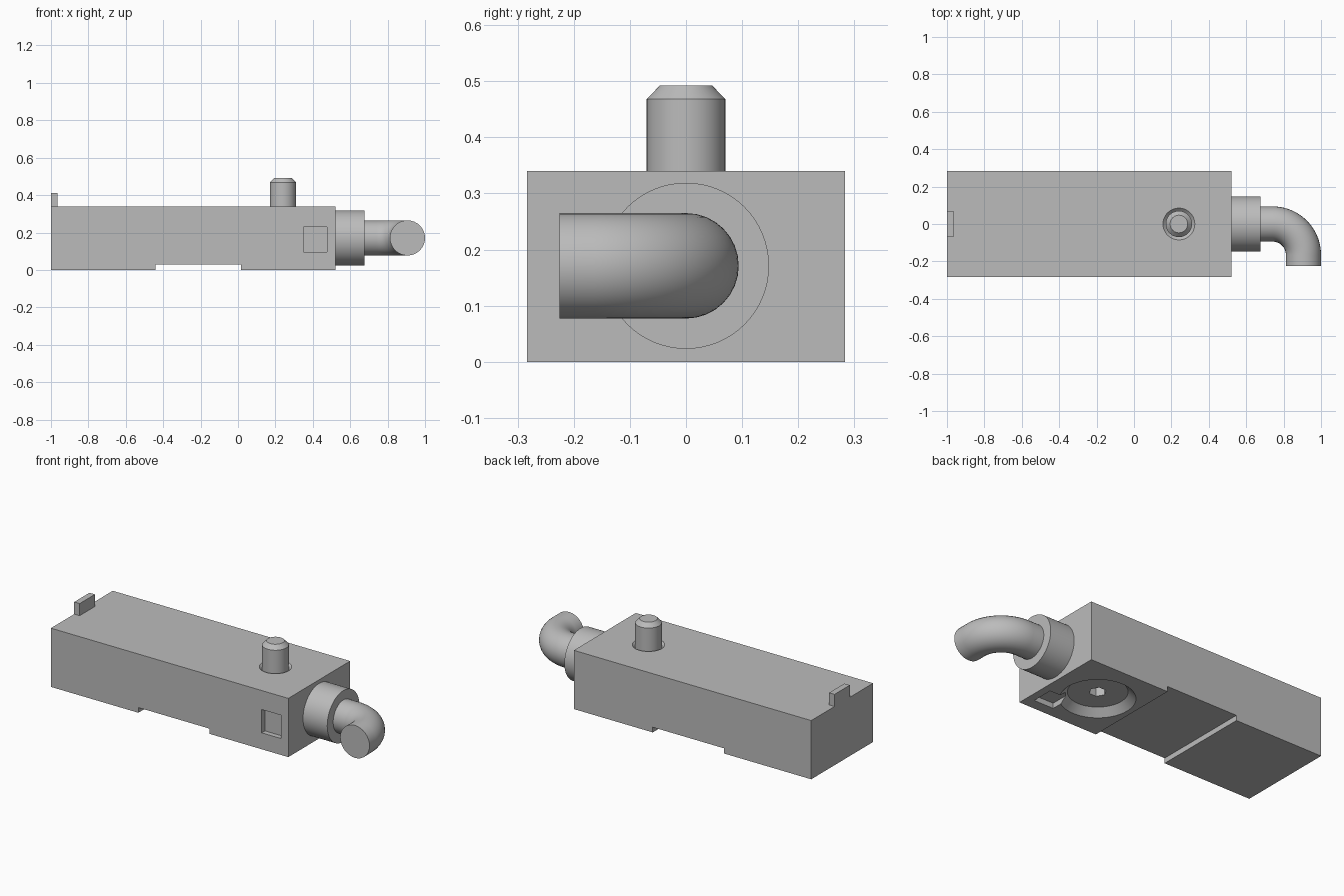
import bpy, bmesh, math
from mathutils import Matrix, Vector

cube = bpy.data.objects.get("Cube")
if cube:
    bpy.data.objects.remove(cube, do_unlink=True)

grey = bpy.data.materials.new("plain grey")
grey.use_nodes = True
color = (0.5, 0.5, 0.5, 1)
grey.diffuse_color = color
grey.node_tree.nodes["Principled BSDF"].inputs["Base Color"].default_value = color

PIN_X, AXIS_Z, HALF_W, TOP = 0.24, 0.171, 0.283, 0.34


def finish(name, bm):
    bmesh.ops.recalc_face_normals(bm, faces=bm.faces[:])
    mesh = bpy.data.meshes.new(name)
    bm.to_mesh(mesh)
    bm.free()
    mesh.materials.append(grey)
    obj = bpy.data.objects.new(name, mesh)
    bpy.context.collection.objects.link(obj)
    return obj


def smooth(obj):
    bpy.ops.object.select_all(action='DESELECT')
    obj.select_set(True)
    bpy.context.view_layer.objects.active = obj
    bpy.ops.object.shade_smooth_by_angle(angle=math.radians(30))


def box(name, low, high):
    low, high = Vector(low), Vector(high)
    bm = bmesh.new()
    bmesh.ops.create_cube(bm, size=1, matrix=Matrix.Translation((low + high) / 2)
                          @ Matrix.Diagonal((*(high - low), 1)))
    return finish(name, bm)


def lathe(name, x, rings, sides=64):
    """Closed upright solid through (radius, height) rings."""
    bm = bmesh.new()
    loops = [[bm.verts.new((x + r * math.cos(i * math.tau / sides),
                            r * math.sin(i * math.tau / sides), z))
              for i in range(sides)] for r, z in rings]
    for a, b in zip(loops, loops[1:]):
        for i in range(sides):
            j = (i + 1) % sides
            bm.faces.new((a[i], a[j], b[j], b[i]))
    bm.faces.new(loops[0])
    bm.faces.new(loops[-1])
    return finish(name, bm)


def cut(obj, cutter):
    cutter.hide_render = True
    mod = obj.modifiers.new("cut", 'BOOLEAN')
    mod.operation = 'DIFFERENCE'
    mod.solver = 'EXACT'
    mod.object = cutter
    bpy.ops.object.select_all(action='DESELECT')
    bpy.context.view_layer.objects.active = obj
    obj.select_set(True)
    bpy.ops.object.modifier_apply(modifier=mod.name)
    bpy.data.objects.remove(cutter, do_unlink=True)


# Body: side profile with a shallow underside notch, extruded across
outline = [(-1, 0), (-0.44, 0), (-0.44, 0.03), (0.015, 0.03), (0.015, 0),
           (0.52, 0), (0.52, TOP), (-1, TOP)]
bm = bmesh.new()
side = bm.faces.new([bm.verts.new((x, -HALF_W, z)) for x, z in outline])
ext = bmesh.ops.extrude_face_region(bm, geom=[side])["geom"]
bmesh.ops.translate(bm, vec=(0, 2 * HALF_W, 0),
                    verts=[v for v in ext if isinstance(v, bmesh.types.BMVert)])
body = finish("body", bm)

# Square pockets on the front and underside
cut(body, box("front_pocket", (0.35, -0.4, 0.095), (0.475, -HALF_W + 0.03, 0.23)))
cut(body, box("bottom_pocket", (0.35, -0.22, -0.1), (0.475, -0.095, 0.03)))
# Countersink with a hex socket below, countersink around the pin above
cut(body, lathe("countersink", PIN_X, [(0.234, -0.04), (0.154, 0.04)]))
cut(body, lathe("hex_socket", PIN_X, [(0.045, 0), (0.045, 0.1)], 6))
cut(body, lathe("pin_seat", PIN_X, [(0.065, TOP - 0.02), (0.105, TOP + 0.02)]))
smooth(body)

# Chamfered locating pin
smooth(lathe("pin", PIN_X, [(0.07, 0.25), (0.07, 0.468), (0.047, 0.492)]))

# End tab
box("end_tab", (-1, -0.07, TOP - 0.02), (-0.965, 0.07, 0.41))

# Collar on the end face
bm = bmesh.new()
bmesh.ops.create_cone(bm, cap_ends=True, segments=64, radius1=0.148, radius2=0.148,
                      depth=0.175, matrix=Matrix.Translation((0.5875, 0, AXIS_Z))
                      @ Matrix.Rotation(math.pi / 2, 4, 'Y'))
smooth(finish("collar", bm))

# Elbow pipe: straight, quarter bend, short straight towards the front
BEND = 0.165
path = [(0.65, 0)]
for i in range(25):
    a = i * math.pi / 48
    path.append((0.741 + BEND * math.sin(a), BEND * (math.cos(a) - 1)))
path.append((0.741 + BEND, -0.225))
curve = bpy.data.curves.new("elbow_pipe", 'CURVE')
curve.dimensions = '3D'
curve.bevel_depth = 0.094
curve.bevel_resolution = 14
curve.use_fill_caps = True
spline = curve.splines.new('POLY')
spline.points.add(len(path) - 1)
for p, (x, y) in zip(spline.points, path):
    p.co = (x, y, AXIS_Z, 1)
curve.materials.append(grey)
elbow = bpy.data.objects.new("elbow_pipe", curve)
bpy.context.collection.objects.link(elbow)
bpy.ops.object.select_all(action='DESELECT')
elbow.select_set(True)
bpy.context.view_layer.objects.active = elbow
bpy.ops.object.convert(target='MESH')
elbow = bpy.context.view_layer.objects.active
# Join the caps to the tube wall
bm = bmesh.new()
bm.from_mesh(elbow.data)
bmesh.ops.remove_doubles(bm, verts=bm.verts[:], dist=0.0001)
bmesh.ops.recalc_face_normals(bm, faces=bm.faces[:])
bm.to_mesh(elbow.data)
bm.free()
smooth(elbow)
